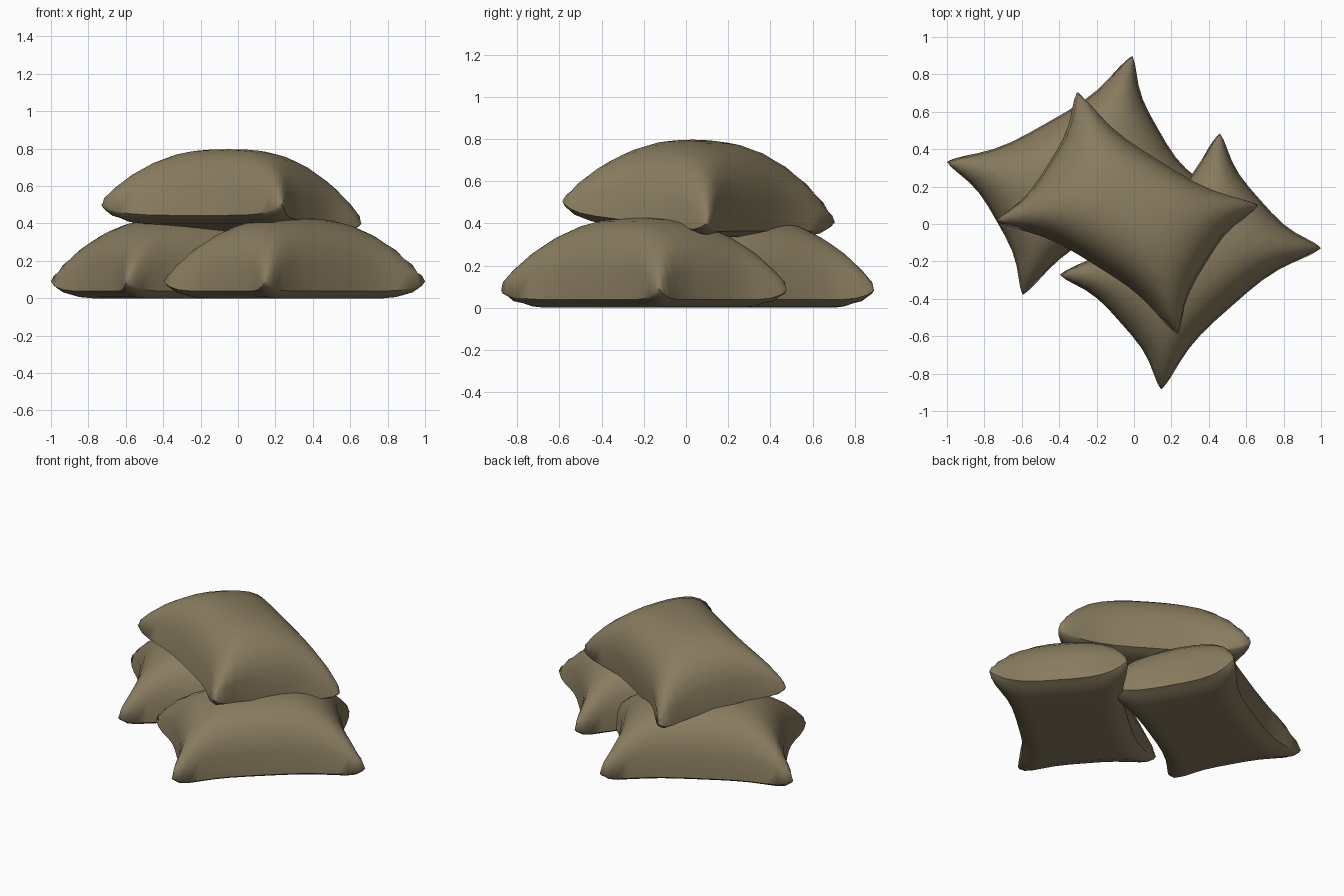
import bpy, bmesh, math

if "Cube" in bpy.data.objects:
    bpy.data.objects.remove(bpy.data.objects["Cube"])

cloth = bpy.data.materials.new("khaki_cloth")
cloth.diffuse_color = (0.25, 0.20, 0.115, 1)
cloth.use_nodes = True
cloth.node_tree.nodes["Principled BSDF"].inputs["Base Color"].default_value = cloth.diffuse_color

HX, HY, H = 0.570, 0.409, 0.428     # half length, half width, height
NU, NV = 16, 14                    # grid divisions


def spread(i, n):
    # -1..1, packed closer towards the edges
    return math.sin(math.pi / 2 * (2 * i / n - 1))


def pinch(t):
    # 0 at the blunt corners, 1 in the middle of an edge
    w = 1 - t * t
    return w * w * (3 - 2 * w)


def sandbag(name, loc, turn, tilt=0):
    bm = bmesh.new()
    top, low = {}, {}
    for i in range(NU + 1):
        for j in range(NV + 1):
            u, v = spread(i, NU), spread(j, NV)
            # outline pinched in between the corners
            x = u * (HX - 0.073 * pinch(v))
            y = v * (HY - 0.084 * pinch(u))
            # seam lifts at the corners, broad domed top, flat underside
            seam = 0.038 + 0.052 * abs(u * v) ** 8
            dome = max(0, 1 - abs(u) ** 3) * max(0, 1 - abs(v) ** 2.6)
            zt = seam + (H - seam) * dome ** 0.36
            zb = seam * max(0, (max(abs(u), abs(v)) - 0.8) / 0.2)
            top[i, j] = bm.verts.new((x, y, zt))
            rim = i in (0, NU) or j in (0, NV)
            low[i, j] = top[i, j] if rim else bm.verts.new((x, y, zb))
    for i in range(NU):
        for j in range(NV):
            ring = [(i, j), (i + 1, j), (i + 1, j + 1), (i, j + 1)]
            bm.faces.new([top[k] for k in ring])
            bm.faces.new([low[k] for k in reversed(ring)])
    me = bpy.data.meshes.new(name)
    bm.to_mesh(me)
    bm.free()
    me.materials.append(cloth)
    ob = bpy.data.objects.new(name, me)
    bpy.context.collection.objects.link(ob)
    ob.location = loc
    ob.rotation_euler = (math.radians(tilt), 0, math.radians(turn))
    bpy.ops.object.select_all(action='DESELECT')
    ob.select_set(True)
    bpy.context.view_layer.objects.active = ob
    bpy.ops.object.shade_smooth_by_angle(angle=math.radians(55))


# two bags on the ground, one leaning across them
sandbag("left_sandbag", (-0.302, 0.26, 0), 29.7)
sandbag("right_sandbag", (0.302, -0.20, 0), 41.5)
sandbag("top_sandbag", (-0.040, 0.05, 0.366), -32, -7)
